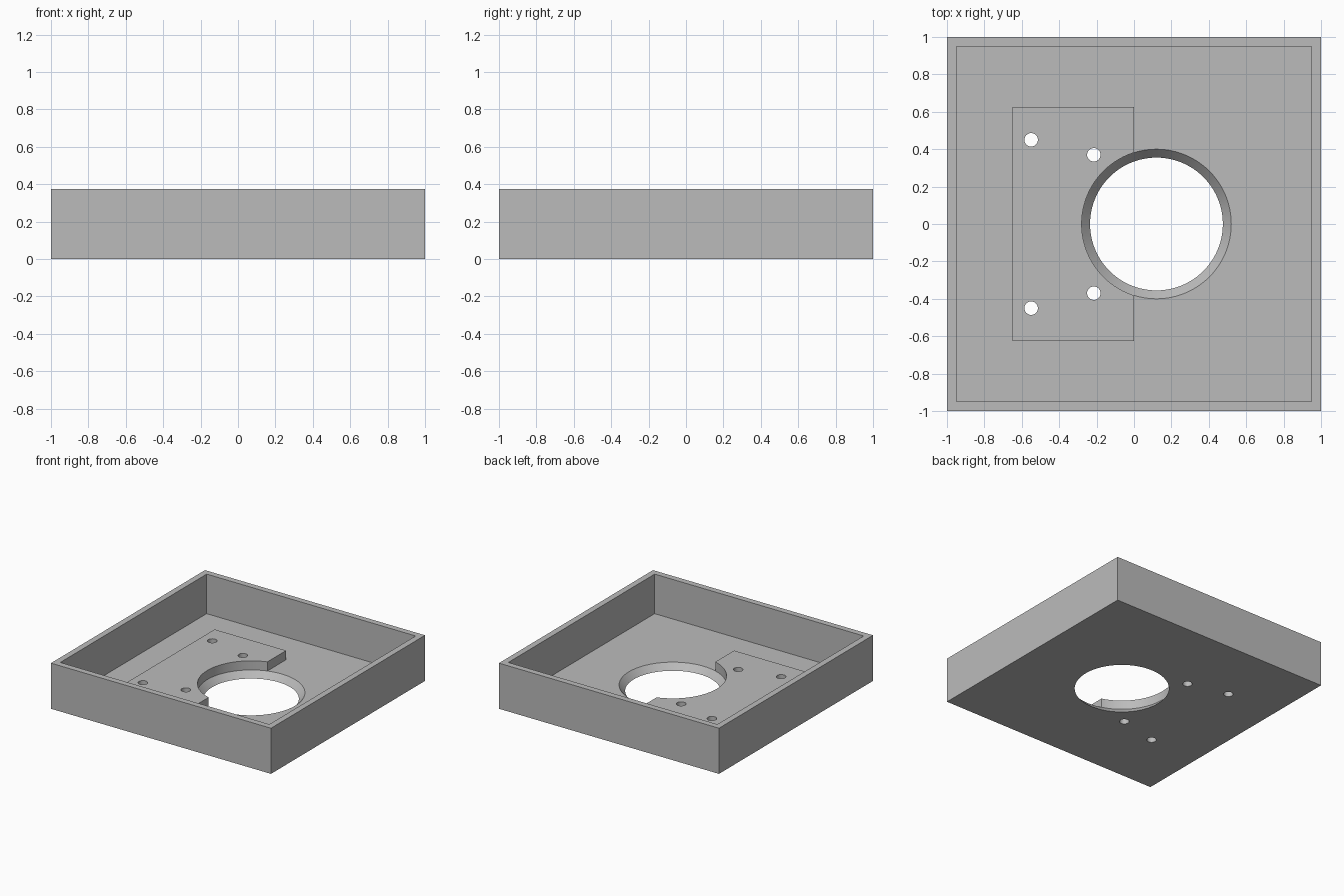
import bpy
import math

# Overall dimensions
HEIGHT = 0.375
WALL = 0.05
FLOOR = 0.05
PLATE_TOP = 0.125
BORE_X = 0.12
BORE_TOP, BORE_BOTTOM = 0.4, 0.355
SCREW_RADIUS = 0.036

default_cube = bpy.data.objects.get("Cube")
if default_cube:
    bpy.data.objects.remove(default_cube, do_unlink=True)

grey = bpy.data.materials.new("plain grey")
grey.use_nodes = True
colour = (0.5, 0.5, 0.5, 1)
grey.diffuse_color = colour
grey.node_tree.nodes["Principled BSDF"].inputs["Base Color"].default_value = colour


def box(name, x0, x1, half_y, z0, z1):
    bpy.ops.mesh.primitive_cube_add(size=1, location=((x0 + x1) / 2, 0, (z0 + z1) / 2))
    obj = bpy.context.object
    obj.name = name
    obj.scale = (x1 - x0, 2 * half_y, z1 - z0)
    bpy.ops.object.transform_apply(location=True, rotation=False, scale=True)
    obj.data.materials.append(grey)
    return obj


def round_cutter(x, y, r_bottom, r_top, z0, z1, sides):
    bpy.ops.mesh.primitive_cone_add(vertices=sides, radius1=r_bottom, radius2=r_top,
                                    depth=z1 - z0, location=(x, y, (z0 + z1) / 2))
    obj = bpy.context.object
    obj.name = "cutter"
    obj.hide_render = True
    obj.data.materials.append(grey)
    return obj


def cut(target, cutter):
    mod = target.modifiers.new("cut", "BOOLEAN")
    mod.operation = "DIFFERENCE"
    mod.solver = "EXACT"
    mod.object = cutter
    bpy.context.view_layer.objects.active = target
    bpy.ops.object.modifier_apply(modifier=mod.name)
    bpy.data.objects.remove(cutter, do_unlink=True)


# Open tray with a floor and four walls
tray = box("tray", -1, 1, 1, 0, HEIGHT)
inner = 1 - WALL
cut(tray, box("cavity", -inner, inner, inner, FLOOR, HEIGHT + 0.2))

# Raised mounting plate on the floor
plate = box("mounting_plate", -0.65, 0, 0.625, FLOOR, PLATE_TOP)

# Large bore: tapered through the floor, straight through the plate
taper = BORE_TOP - BORE_BOTTOM
cut(tray, round_cutter(BORE_X, 0, BORE_BOTTOM - taper, BORE_TOP + taper,
                       -FLOOR, 2 * FLOOR, 96))
cut(plate, round_cutter(BORE_X, 0, BORE_TOP, BORE_TOP, -0.1, 0.3, 96))

# Four screw holes through plate and floor
for x, y in ((-0.55, 0.45), (-0.215, 0.37)):
    for side in (-1, 1):
        for part in (tray, plate):
            cut(part, round_cutter(x, side * y, SCREW_RADIUS, SCREW_RADIUS, -0.1, 0.3, 32))

# Smooth the bores while keeping edges crisp
for part in (tray, plate):
    bpy.ops.object.select_all(action="DESELECT")
    part.select_set(True)
    bpy.context.view_layer.objects.active = part
    bpy.ops.object.shade_smooth_by_angle(angle=math.radians(30))
